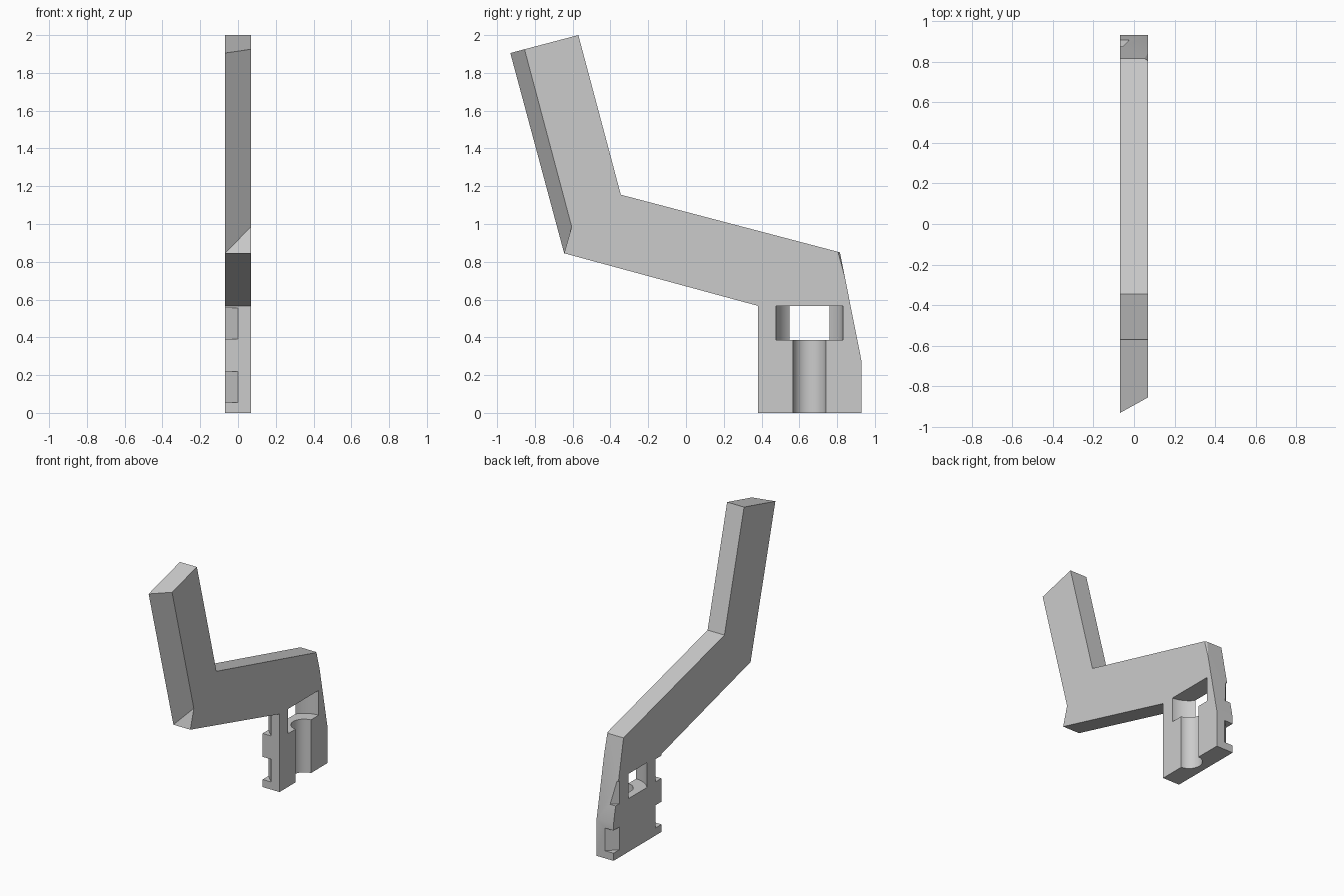
import bpy, bmesh, math
from mathutils import Vector

cube = bpy.data.objects.get("Cube")
if cube:
    bpy.data.objects.remove(cube, do_unlink=True)

T = 0.068  # half thickness of the plate

grey = bpy.data.materials.new("light grey")
grey.use_nodes = True
colour = (0.6, 0.6, 0.6, 1)
grey.diffuse_color = colour
grey.node_tree.nodes["Principled BSDF"].inputs["Base Color"].default_value = colour


def add_object(name, bm):
    bmesh.ops.recalc_face_normals(bm, faces=bm.faces[:])
    mesh = bpy.data.meshes.new(name)
    bm.to_mesh(mesh)
    bm.free()
    mesh.materials.append(grey)
    obj = bpy.data.objects.new(name, mesh)
    bpy.context.collection.objects.link(obj)
    return obj


# Cranked plate: the right edge of the upright is set back to form a slanted front
heel = (-0.645, 0.845)
tip = (-0.93, 1.905)
outline = [(-0.57, 2.0), (-0.345, 1.155), (0.815, 0.85), (0.93, 0.27),
           (0.93, 0), (0.38, 0), (0.38, 0.567), heel]
bm = bmesh.new()
near = [bm.verts.new((-T, *p)) for p in [tip] + outline]
far = [bm.verts.new((T, *p)) for p in [(-0.855, 1.925)] + outline]
notch = bm.verts.new((T, -0.605, 0.985))
for i in range(len(outline)):
    bm.faces.new((near[i], near[i + 1], far[i + 1], far[i]))
bm.faces.new(near)
bm.faces.new(far + [notch])
bm.faces.new((near[-1], near[0], far[0], notch))
bm.faces.new((near[-1], notch, far[-1]))

# Small clipped corner at the shoulder
a, b, c = (Vector(p) for p in ((T, 0.805, 0.85), (T, 0.842, 0.715), (0.052, 0.815, 0.85)))
normal = (b - a).cross(c - a)
if normal.x < 0:
    normal = -normal
cut = bmesh.ops.bisect_plane(bm, geom=bm.verts[:] + bm.edges[:] + bm.faces[:],
                             plane_co=a, plane_no=normal, clear_outer=True)
bmesh.ops.holes_fill(bm, edges=[e for e in bm.edges if e.is_boundary])
bracket = add_object("bracket", bm)


def subtract(bm):
    cutter = add_object("cutter", bm)
    cutter.hide_render = True
    mod = bracket.modifiers.new("cut", "BOOLEAN")
    mod.operation = "DIFFERENCE"
    mod.solver = "EXACT"
    mod.object = cutter
    bpy.context.view_layer.objects.active = bracket
    bpy.ops.object.modifier_apply(modifier=mod.name)
    bpy.data.objects.remove(cutter, do_unlink=True)


# Bolt channel and the wider head pocket that breaks through the plate
for radius, low, high in ((0.088, -0.1, 0.45), (0.178, 0.387, 0.567)):
    bm = bmesh.new()
    bmesh.ops.create_cone(bm, cap_ends=True, segments=64, radius1=radius,
                          radius2=radius, depth=high - low)
    bmesh.ops.translate(bm, verts=bm.verts, vec=(0.075, 0.653, (low + high) / 2))
    subtract(bm)

# Diagonal notches on both corners of the foot
for edge, inward in ((0.38, 1), (0.93, -1)):
    for low, high in ((0.055, 0.22), (0.39, 0.555)):
        bm = bmesh.new()
        reach = T + 0.1
        tri = [(0.1, edge - 0.1 * inward), (-reach, edge - 0.1 * inward),
               (-reach, edge + reach * inward)]
        face = bm.faces.new([bm.verts.new((x, y, low)) for x, y in tri])
        top = bmesh.ops.extrude_face_region(bm, geom=[face])["geom"]
        bmesh.ops.translate(bm, vec=(0, 0, high - low),
                            verts=[v for v in top if isinstance(v, bmesh.types.BMVert)])
        subtract(bm)

bpy.ops.object.select_all(action="DESELECT")
bracket.select_set(True)
bpy.context.view_layer.objects.active = bracket
bpy.ops.object.shade_smooth_by_angle(angle=math.radians(20))
